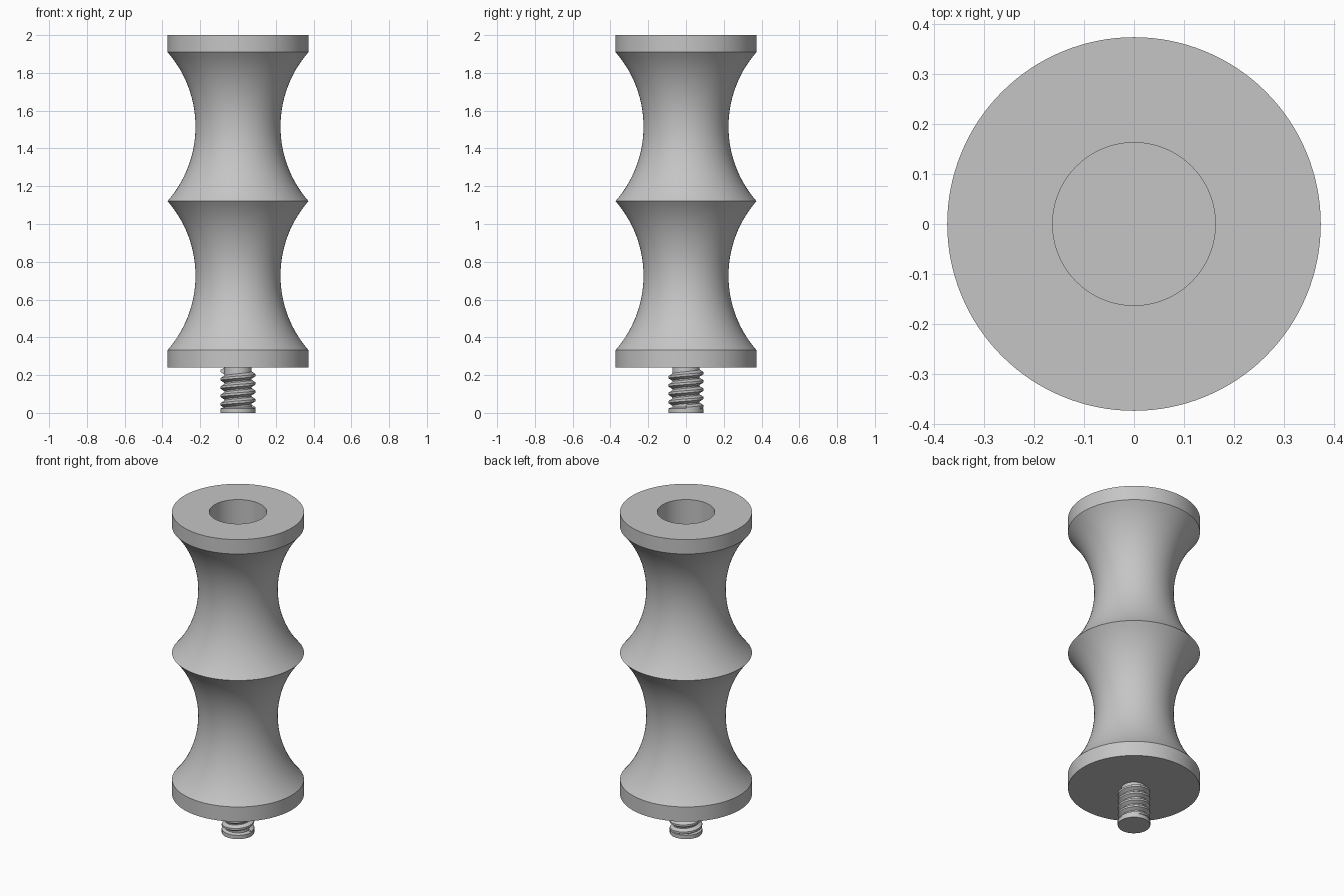
import bpy, bmesh, math

if "Cube" in bpy.data.objects:
    bpy.data.objects.remove(bpy.data.objects["Cube"])

grey = bpy.data.materials.new("grey metal")
grey.diffuse_color = (0.56, 0.56, 0.56, 1)
grey.use_nodes = True
grey.node_tree.nodes["Principled BSDF"].inputs["Base Color"].default_value = grey.diffuse_color


def finish(name, bm):
    bmesh.ops.remove_doubles(bm, verts=bm.verts[:], dist=1e-5)
    bmesh.ops.recalc_face_normals(bm, faces=bm.faces[:])
    mesh = bpy.data.meshes.new(name)
    bm.to_mesh(mesh)
    bm.free()
    mesh.materials.append(grey)
    ob = bpy.data.objects.new(name, mesh)
    bpy.context.collection.objects.link(ob)
    bpy.ops.object.select_all(action='DESELECT')
    ob.select_set(True)
    bpy.context.view_layer.objects.active = ob
    bpy.ops.object.shade_smooth_by_angle(angle=math.radians(30))
    return ob


def lathe(name, profile, steps=128):
    """Spin an (r, z) profile around the z axis."""
    bm = bmesh.new()
    verts = [bm.verts.new((r, 0, z)) for r, z in profile]
    edges = [bm.edges.new(p) for p in zip(verts, verts[1:])]
    bmesh.ops.spin(bm, geom=verts + edges, axis=(0, 0, 1), cent=(0, 0, 0),
                   angle=math.tau, steps=steps, use_duplicate=False)
    return finish(name, bm)


RIM, NECK, HOLE = 0.373, 0.225, 0.1625


def waist(z0, z1, n=28):
    """Concave arc between two rims."""
    half, sag = (z1 - z0) / 2, RIM - NECK
    rad = (half ** 2 + sag ** 2) / (2 * sag)
    a = math.asin(half / rad)
    angles = [-a + 2 * a * i / n for i in range(n + 1)]
    return [(NECK + rad - rad * math.cos(t), (z0 + z1) / 2 + rad * math.sin(t))
            for t in angles]


# Double-waisted body with end flanges and a blind bore in the top
body = [(0, 0.24), (RIM, 0.24)]
body += waist(0.332, 1.121) + waist(1.121, 1.91)[1:]
body += [(RIM, 2.0), (HOLE, 2.0), (HOLE, 1.0), (0, 1.0)]
lathe("spool_body", body)

# Stud core with a plain collar at its tip
lathe("stud_core", [(0, 0), (0.092, 0), (0.092, 0.024), (0.072, 0.03),
                    (0.072, 0.245), (0, 0.245)], 64)


# Helical thread ridge wound around the core
def thread(name, z0, z1, pitch, per_turn=48):
    section = [(0.068, -0.021), (0.092, -0.006), (0.092, 0.006), (0.068, 0.021)]
    bm = bmesh.new()
    count = round((z1 - z0) / pitch * per_turn)
    rings = []
    for i in range(count + 1):
        t = math.tau * i / per_turn
        z = z0 + pitch * i / per_turn
        rings.append([bm.verts.new((r * math.cos(t), r * math.sin(t), z + dz))
                      for r, dz in section])
    for a, b in zip(rings, rings[1:]):
        for j in range(4):
            k = (j + 1) % 4
            bm.faces.new((a[j], a[k], b[k], b[j]))
    bm.faces.new(rings[0])
    bm.faces.new(rings[-1])
    return finish(name, bm)


thread("stud_thread", 0.024, 0.222, 0.044)
